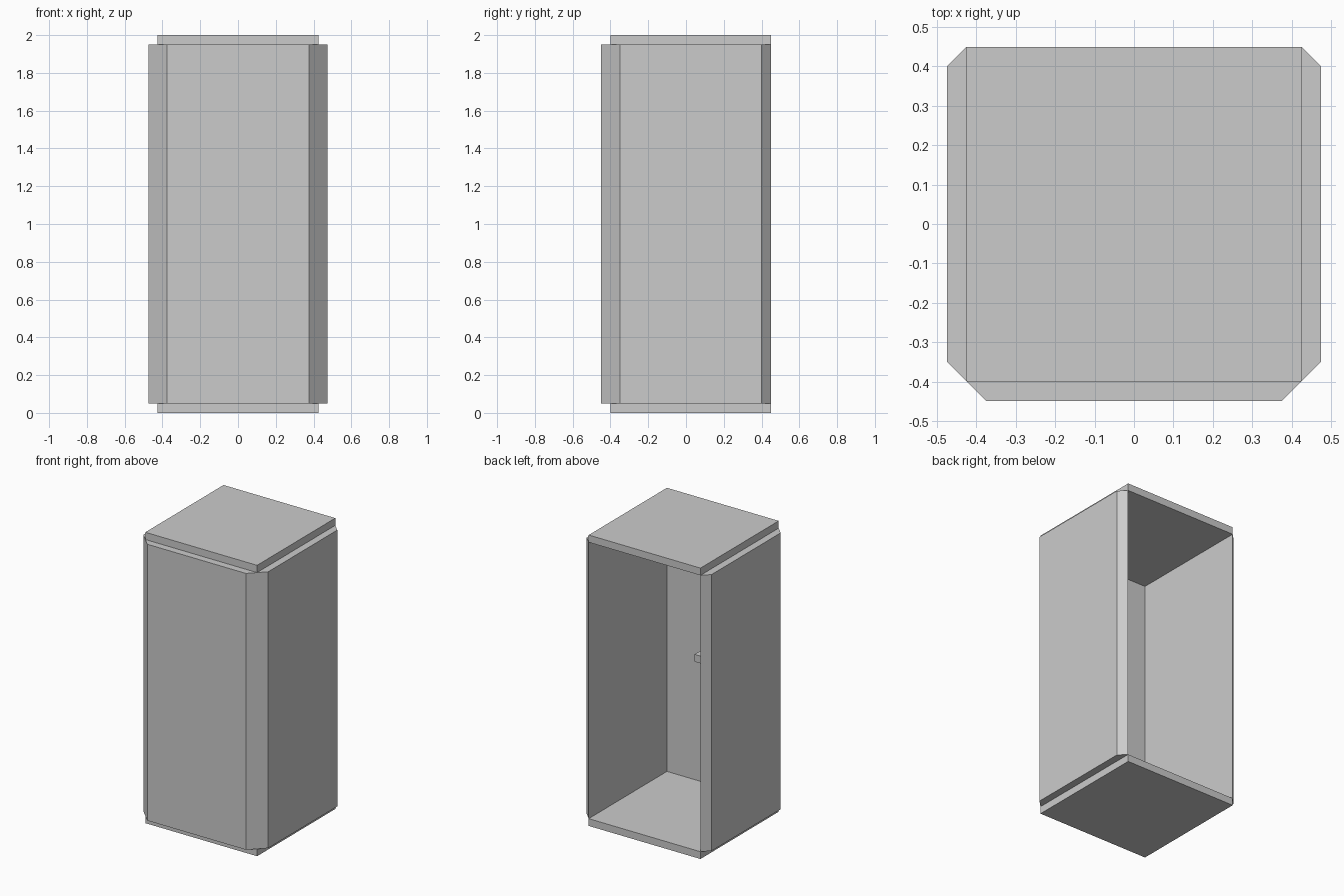
import bpy, bmesh

if "Cube" in bpy.data.objects:
    bpy.data.objects.remove(bpy.data.objects["Cube"])


def prism(name, outline, z0, z1):
    """Extrude a flat outline upward from z0 to z1."""
    bm = bmesh.new()
    face = bm.faces.new([bm.verts.new((x, y, z0)) for x, y in outline])
    top = bmesh.ops.extrude_face_region(bm, geom=[face])
    verts = [g for g in top["geom"] if isinstance(g, bmesh.types.BMVert)]
    bmesh.ops.translate(bm, verts=verts, vec=(0, 0, z1 - z0))
    bmesh.ops.recalc_face_normals(bm, faces=bm.faces)
    mesh = bpy.data.meshes.new(name)
    bm.to_mesh(mesh)
    bm.free()
    obj = bpy.data.objects.new(name, mesh)
    bpy.context.collection.objects.link(obj)
    return obj


def rect(x, y0, y1):
    return [(-x, y0), (x, y0), (x, y1), (-x, y1)]


W, F, B = 0.425, -0.40, 0.45   # inner half width, inner front, back
T, H = 0.05, 2.0               # panel thickness, total height

# Floor and roof slabs
prism("floor_slab", rect(W, F, B), 0, T)
prism("roof_slab", rect(W, F, B), H - T, H)

# Front panel with bevelled ends
prism("front_panel", [(-W, F), (-W + T, F - T), (W - T, F - T), (W, F)], T, H - T)

# Side panels with bevelled ends; the back stays open
for name, s in (("left_panel", -1), ("right_panel", 1)):
    prism(name, [(s * W, F), (s * (W + T), F + T),
                 (s * (W + T), B - T), (s * W, B)], T, H - T)

# Small ledge on the inside of the front panel
prism("inner_ledge", rect(0.075, F, -0.2), 0.975, 1.025)
